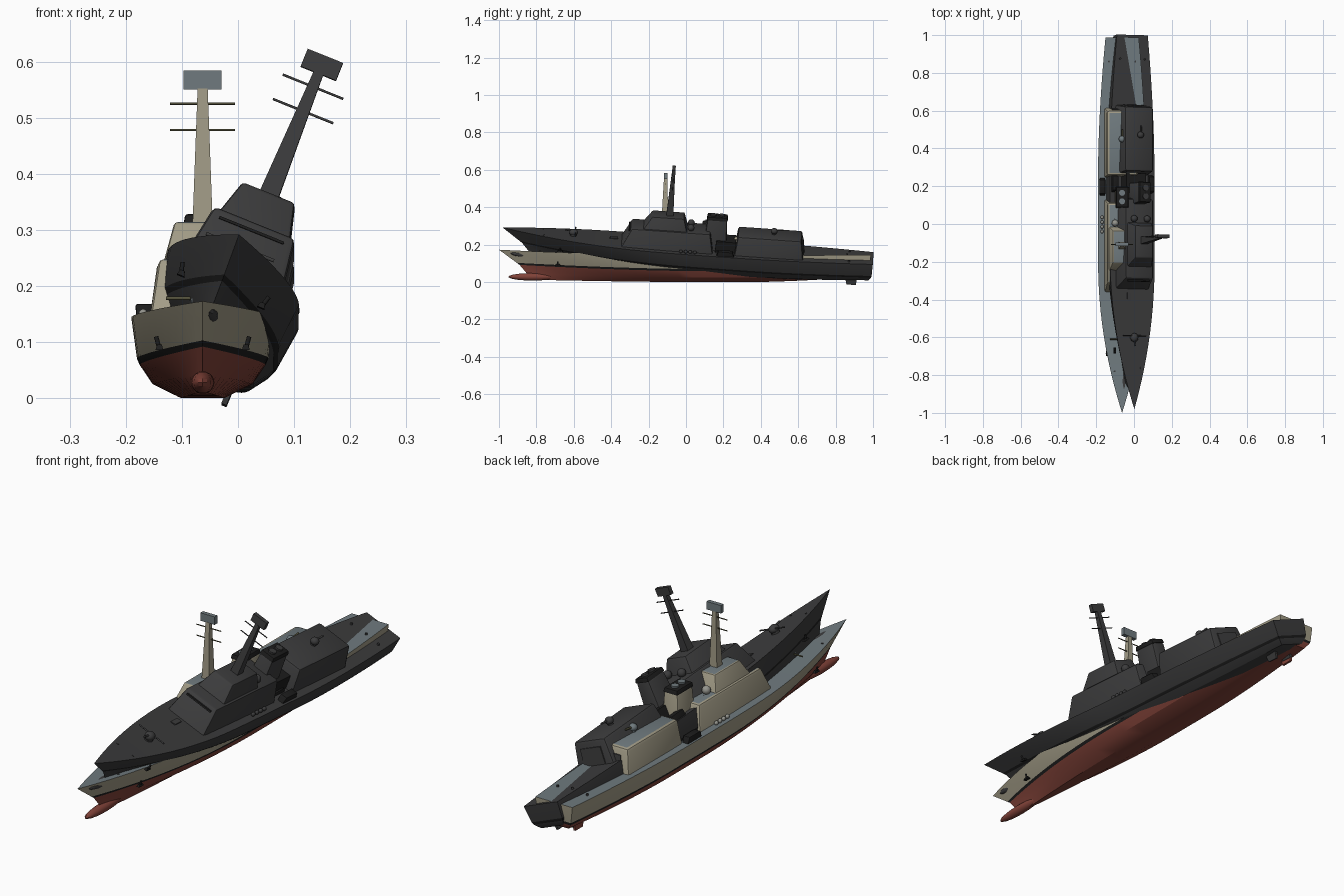
import bpy, bmesh, math
from mathutils import Matrix, Vector

if "Cube" in bpy.data.objects:
    bpy.data.objects.remove(bpy.data.objects["Cube"])

COLOURS = {
    "beige": (.36, .33, .24), "deck_grey": (.16, .195, .21), "red": (.22, .055, .04),
    "black": (.012, .012, .012), "charcoal": (.045, .045, .046), "olive": (.09, .085, .045),
    "pale_grey": (.3, .3, .27)}
MATS = {}
for n, c in COLOURS.items():
    MATS[n] = bpy.data.materials.new(n)
    MATS[n].diffuse_color = (*c, 1)


class Ship:
    """Builds every part in ship coordinates (bow at -y), then places it by a matrix."""

    def __init__(self, prefix, place, dark):
        self.prefix, self.place, self.dark = prefix, place, dark

    def colour(self, n):
        return MATS["charcoal"] if self.dark and n != "black" else MATS[n]

    def finish(self, name, bm, mats, rule=None):
        bmesh.ops.recalc_face_normals(bm, faces=bm.faces)
        bm.normal_update()
        if rule:
            for f in bm.faces:
                f.material_index = rule(f)
        bm.transform(self.place)
        me = bpy.data.meshes.new(self.prefix + name)
        bm.to_mesh(me)
        bm.free()
        for m in mats:
            me.materials.append(self.colour(m))
        ob = bpy.data.objects.new(self.prefix + name, me)
        bpy.context.collection.objects.link(ob)

    def block(self, name, low, high, z, mat, top=None, x=0, bevel=0.0):
        # tapered box: low/high = (y front, y back, half width)
        bm = bmesh.new()
        rings = []
        for (y0, y1, h), zz in zip((low, high), z):
            rings.append([bm.verts.new((x + a, b, zz)) for a, b in
                          ((-h, y0), (h, y0), (h, y1), (-h, y1))])
        bm.faces.new(rings[0])
        bm.faces.new(rings[1])
        for i in range(4):
            j = (i + 1) % 4
            bm.faces.new((rings[0][i], rings[0][j], rings[1][j], rings[1][i]))
        if bevel:
            edges = [e for e in bm.edges if max(v.co.z for v in e.verts) > z[0] + 1e-5]
            bmesh.ops.bevel(bm, geom=edges, offset=bevel, segments=2, profile=.5, affect='EDGES')
        self.finish(name, bm, [mat, top or mat], lambda f: int(f.normal.z > .95))

    def ball(self, name, centre, scale, mat):
        bm = bmesh.new()
        bmesh.ops.create_uvsphere(bm, u_segments=16, v_segments=10, radius=1)
        bm.transform(Matrix.Translation(centre) @ Matrix.Diagonal((*scale, 1)))
        self.finish(name, bm, [mat])

    def rod(self, name, a, b, r, mat):
        a, b = Vector(a), Vector(b)
        bm = bmesh.new()
        bmesh.ops.create_cone(bm, cap_ends=True, segments=12, radius1=r, radius2=r,
                              depth=(b - a).length)
        bm.transform(Matrix.Translation((a + b) / 2) @ (b - a).to_track_quat('Z', 'Y').to_matrix().to_4x4())
        self.finish(name, bm, [mat])

    def hull(self):
        # level: y bow, y stern, z bow, z mid, z stern, half width, stern half width, entrance
        levels = [(-1.0, .988, .173, .142, .145, .127, .088, .40),
                  (-.905, .986, .103, .070, .075, .117, .080, .44),
                  (-.890, .984, .092, .059, .064, .112, .076, .46),
                  (-.850, .970, .045, .025, .040, .089, .058, .52),
                  (-.800, .930, .012, .000, .028, .038, .025, .52)]
        n = 28
        bm = bmesh.new()
        rows = []
        for y0, y1, zb, zm, zs, half, hs, ent in levels:
            sides = ([], [])
            for i in range(n + 1):
                u = (i / n) ** 1.15
                h = half * (1 - (1 - min(u / ent, 1)) ** 2)
                aft = max(0, (u - .65) / .35) ** 1.7
                h += (hs - half) * aft
                z = zm + (zb - zm) * (1 - min(u / .5, 1)) ** 1.6 + (zs - zm) * aft
                for s in (0, 1):
                    sides[s].append(bm.verts.new(((2 * s - 1) * h, y0 + (y1 - y0) * u, z)))
            rows.append(sides)

        def quad(a, b, c, d, m):
            bm.faces.new((a, b, c, d)).material_index = m
        for i in range(n):
            for k in range(4):
                for s in (0, 1):
                    p, q = rows[k][s], rows[k + 1][s]
                    quad(p[i], p[i + 1], q[i + 1], q[i], (0, 1, 2, 2)[k])
            for k, m in ((0, 3), (4, 2)):
                p, q = rows[k]
                quad(p[i], p[i + 1], q[i + 1], q[i], m)
        for k in range(4):
            p, q = rows[k], rows[k + 1]
            quad(p[0][n], p[1][n], q[1][n], q[0][n], (0, 1, 2, 2)[k])
        bmesh.ops.remove_doubles(bm, verts=bm.verts, dist=1e-5)
        self.finish("hull", bm, ["beige", "black", "red", "deck_grey"])

    def build(self):
        self.hull()
        self.ball("bow_bulb", (0, -.82, .028), (.021, .13, .02), "red")
        # superstructure
        self.block("main_deckhouse", (-.365, .13, .095), (-.31, .11, .078), (.138, .248),
                   "beige", "deck_grey", bevel=.01)
        self.block("bridge", (-.25, -.015, .069), (-.205, -.035, .05), (.245, .314),
                   "beige", "deck_grey", bevel=.006)
        self.block("bridge_window", (-.327, -.31, .062), (-.324, -.31, .062), (.230, .235), "black")
        self.block("hangar", (.245, .615, .095), (.258, .6, .08), (.138, .245),
                   "beige", "deck_grey", bevel=.012)
        self.block("hangar_door", (.6, .618, .055), (.6, .609, .052), (.146, .215), "charcoal")
        self.block("midship_house", (.14, .25, .06), (.145, .25, .055), (.138, .2), "black")
        # funnel with two exhausts
        self.block("funnel", (.075, .20, .042), (.09, .195, .032), (.138, .312), "beige", bevel=.008)
        self.block("funnel_cap", (.087, .198, .034), (.09, .195, .031), (.31, .328), "black", bevel=.004)
        for y in (.12, .165):
            self.rod("exhaust", (0, y, .32), (0, y, .335), .016, "deck_grey")
        # mast
        self.block("mast", (-.132, -.094, .018), (-.118, -.1, .009), (.31, .552), "beige")
        self.block("mast_radar", (-.117, -.099, .034), (-.117, -.099, .034), (.55, .584), "deck_grey")
        for z in (.478, .525):
            self.rod("yardarm", (-.058, -.108, z), (.058, -.108, z), .0022, "olive")
        # deck gun
        self.rod("gun_base", (0, -.62, .145), (0, -.62, .168), .018, "deck_grey")
        self.ball("gun_turret", (0, -.62, .174), (.021, .024, .018), "deck_grey")
        self.rod("gun_arm", (-.065, -.61, .178), (.065, -.61, .178), .003, "olive")
        self.rod("gun_barrel", (0, -.62, .18), (0, -.665, .186), .004, "olive")
        self.block("deck_hatch", (-.425, -.38, .011), (-.425, -.38, .011), (.14, .154), "charcoal", x=-.02)
        # roof sensor on the hangar
        self.rod("hangar_mount", (0, .45, .24), (0, .45, .258), .012, "deck_grey")
        self.ball("hangar_dome", (0, .45, .262), (.018, .018, .016), "deck_grey")
        self.rod("hangar_aerial", (0, .45, .265), (0, .5, .27), .004, "olive")
        for s in (-1, 1):
            self.ball("roof_dome", (s * .037, .005, .262), (.018, .018, .018), "pale_grey")
            self.block("side_boat", (.15, .245, .014), (.16, .235, .016), (.14, .168), "black",
                       x=s * .104, bevel=.004)
            for i in range(4):
                self.ball("raft_canister", (s * .106, -.04 + i * .025, .15), (.008, .01, .009), "pale_grey")
            self.rod("anchor", (s * .077, -.685, .088), (s * .083, -.685, .11), .004, "black")
            self.block("anchor_fluke", (-.70, -.67, .007), (-.695, -.675, .004), (.086, .096),
                       "black", x=s * .077)
            self.block("rudder", (.855, .905, .005), (.845, .91, .005), (.002, .045), "red", x=s * .04)
            self.rod("bollard", (s * .04, -.78, .15), (s * .04, -.78, .165), .005, "charcoal")
            self.rod("stern_bollard", (s * .07, .86, .14), (s * .07, .86, .152), .005, "charcoal")


# upright ship, and a dark copy rolled to starboard with its bow raised
Ship("", Matrix.Translation((-.063, 0, 0)), False).build()
tilt = Matrix.Rotation(math.radians(-4), 4, 'X') @ Matrix.Rotation(math.radians(22), 4, 'Y')
Ship("dark_", Matrix.Translation((-.063, .006, .062)) @ tilt, True).build()

bpy.ops.object.select_all(action='SELECT')
bpy.context.view_layer.objects.active = bpy.context.selected_objects[0]
bpy.ops.object.shade_smooth_by_angle(angle=math.radians(28))

for m in bpy.data.materials:
    if m.users and not m.is_grease_pencil:
        m.use_nodes = True
        m.node_tree.nodes["Principled BSDF"].inputs["Base Color"].default_value = m.diffuse_color
